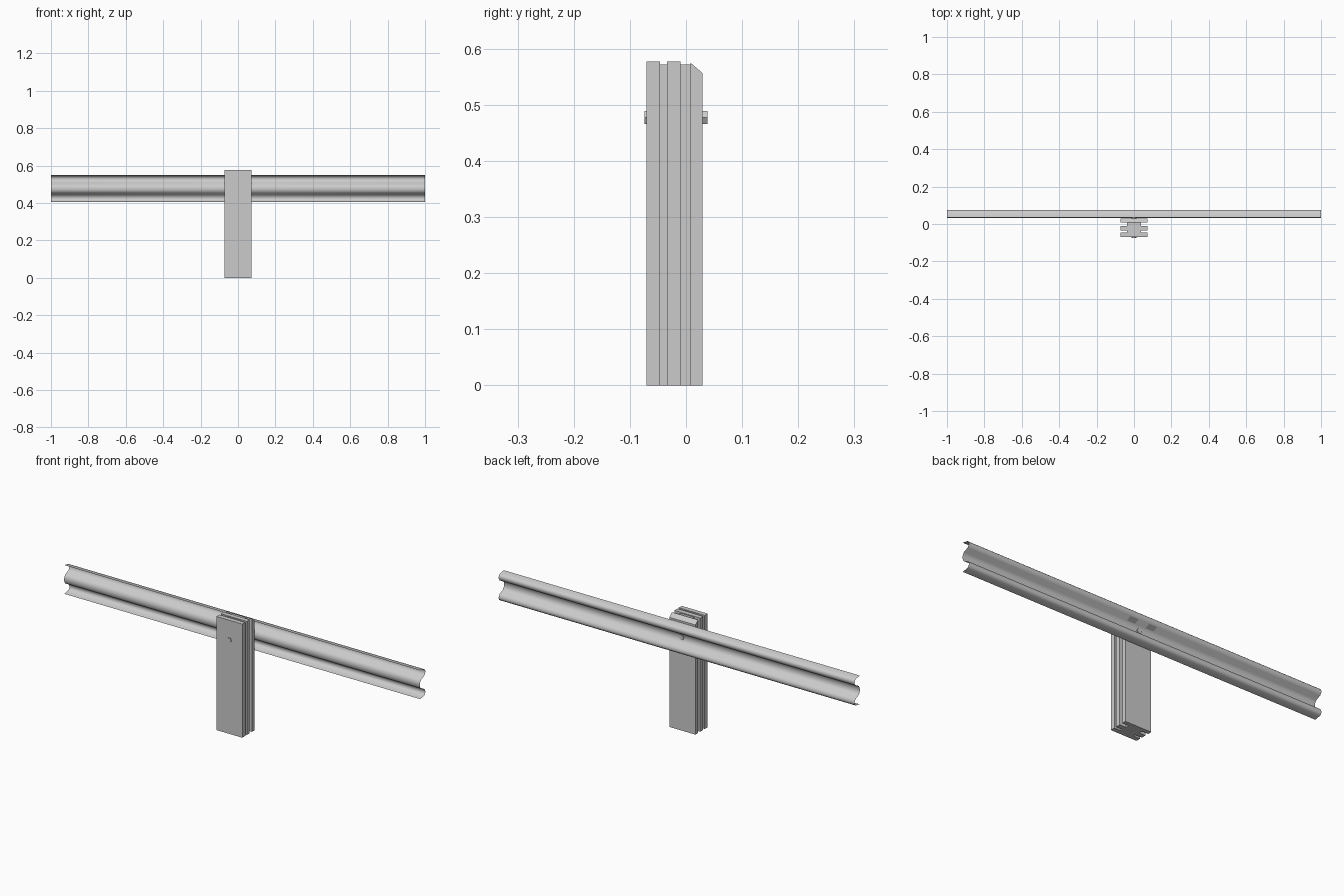
import bpy, bmesh, math
from mathutils import Matrix

cube = bpy.data.objects.get("Cube")
if cube:
    bpy.data.objects.remove(cube, do_unlink=True)

steel = bpy.data.materials.new("galvanised_grey")
steel.use_nodes = True
GREY = (0.6, 0.6, 0.6, 1)
steel.diffuse_color = GREY
steel.node_tree.nodes["Principled BSDF"].inputs["Base Color"].default_value = GREY


def finish(name, bm):
    mesh = bpy.data.meshes.new(name)
    bm.to_mesh(mesh)
    bm.free()
    mesh.materials.append(steel)
    obj = bpy.data.objects.new(name, mesh)
    bpy.context.collection.objects.link(obj)
    return obj


def slab(name, half_width, y0, y1, top_front, top_back):
    """Upright board whose top may slope from front to back."""
    bm = bmesh.new()
    outline = [(y0, 0), (y1, 0), (y1, top_back), (y0, top_front)]
    face = bm.faces.new([bm.verts.new((-half_width, y, z)) for y, z in outline])
    moved = bmesh.ops.extrude_face_region(bm, geom=[face])["geom"]
    bmesh.ops.translate(bm, vec=(2 * half_width, 0, 0),
                        verts=[v for v in moved if isinstance(v, bmesh.types.BMVert)])
    bmesh.ops.recalc_face_normals(bm, faces=bm.faces)
    return finish(name, bm)


# Post: three wide boards with two narrow cores between them
WIDE, NARROW = 0.073, 0.037
slab("post_front_flange", WIDE, -0.07, -0.046, 0.577, 0.577)
slab("post_front_core", NARROW, -0.046, -0.034, 0.572, 0.572)
slab("post_middle_flange", WIDE, -0.034, -0.01, 0.577, 0.577)
slab("post_back_core", NARROW, -0.01, 0.008, 0.572, 0.572)
slab("post_back_flange", WIDE, 0.008, 0.029, 0.575, 0.557)

# Rail: half profile (y, height from centre), mirrored about the middle
MID = 0.477
half = [(0.033, 0), (0.034, 0.012), (0.042, 0.023), (0.067, 0.034),
        (0.073, 0.042), (0.076, 0.052), (0.073, 0.061), (0.066, 0.067),
        (0.040, 0.072), (0.034, 0.073)]
profile = [(y, MID - h) for y, h in reversed(half[1:])] + [(y, MID + h) for y, h in half]
stations = [-1, -0.075, -0.03, 0.03, 0.075, 1]
bm = bmesh.new()
rows = [[bm.verts.new((x, y, z)) for y, z in profile] for x in stations]
for i in range(len(stations) - 1):
    for j in range(len(profile) - 1):
        f = bm.faces.new((rows[i][j], rows[i][j + 1], rows[i + 1][j + 1], rows[i + 1][j]))
        # Flat splice patches on the sloping webs
        c = f.calc_center_median()
        patch = 0.03 < abs(c.x) < 0.075 and 0.024 < abs(c.z - MID) < 0.033
        f.smooth = not patch
# Face the outer side of the sheet backwards
if sum(f.normal.y for f in bm.faces if not f.normal_update()) < 0:
    bmesh.ops.reverse_faces(bm, faces=bm.faces)
finish("rail", bm)

# Bolt heads: hexagons on the front of the post and in the rail valley
for name, y0, y1 in (("bolt_head", -0.074, -0.069), ("bolt_nut", 0.028, 0.038)):
    bm = bmesh.new()
    place = (Matrix.Translation((0, (y0 + y1) / 2, MID))
             @ Matrix.Rotation(math.pi / 2, 4, "X"))
    bmesh.ops.create_cone(bm, cap_ends=True, segments=6, radius1=0.0133, radius2=0.0133,
                          depth=y1 - y0, matrix=place)
    # Turn a corner of the hexagon to the sides
    if max(v.co.x for v in bm.verts) < 0.013:
        bmesh.ops.rotate(bm, cent=(0, 0, MID), verts=bm.verts,
                         matrix=Matrix.Rotation(math.pi / 6, 3, "Y"))
    finish(name, bm)
